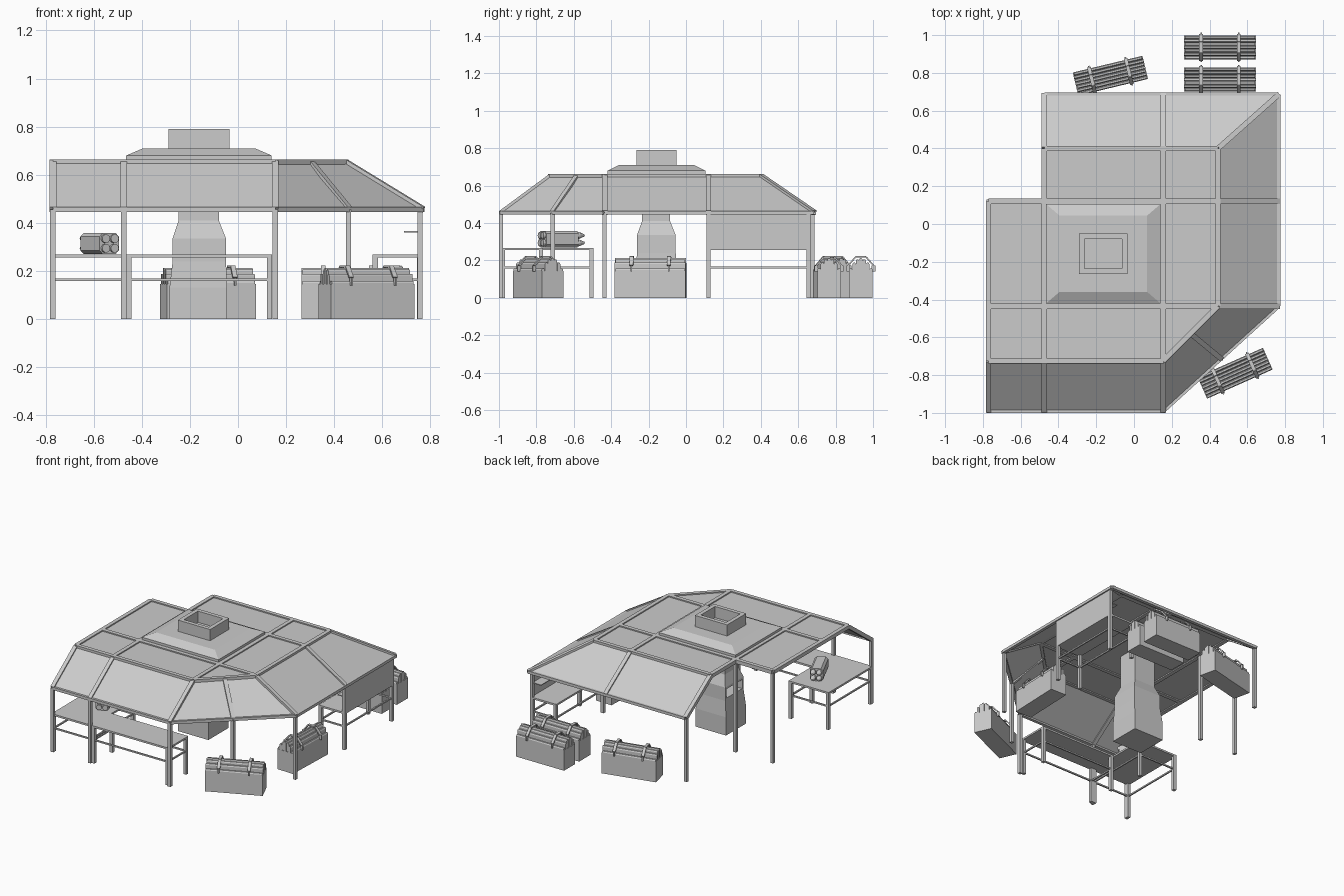
import bpy, bmesh, math
from mathutils import Vector, Matrix

cube = bpy.data.objects.get("Cube")
if cube:
    bpy.data.objects.remove(cube)

grey = bpy.data.materials.new("plain grey")
grey.use_nodes = True
grey.diffuse_color = (0.6, 0.6, 0.6, 1)
grey.node_tree.nodes["Principled BSDF"].inputs["Base Color"].default_value = (0.6, 0.6, 0.6, 1)


def finish(name, bm, matrix=None):
    bmesh.ops.recalc_face_normals(bm, faces=bm.faces)
    mesh = bpy.data.meshes.new(name)
    bm.to_mesh(mesh)
    bm.free()
    mesh.materials.append(grey)
    ob = bpy.data.objects.new(name, mesh)
    bpy.context.collection.objects.link(ob)
    if matrix:
        ob.matrix_world = matrix
    return ob


def add_box(bm, lo, hi):
    lo, hi = Vector(lo), Vector(hi)
    m = Matrix.Translation((lo + hi) / 2) @ Matrix.Diagonal((*(hi - lo), 1))
    bmesh.ops.create_cube(bm, size=1, matrix=m)


def box(name, lo, hi):
    bm = bmesh.new()
    add_box(bm, lo, hi)
    return finish(name, bm)


def beam(name, p, q, w=0.028, h=0.026):
    p, q = Vector(p), Vector(q)
    d = q - p
    m = Matrix.Translation((p + q) / 2) @ d.to_track_quat('X', 'Z').to_matrix().to_4x4()
    bm = bmesh.new()
    bmesh.ops.create_cube(bm, size=1, matrix=m @ Matrix.Diagonal((d.length, w, h, 1)))
    return finish(name, bm)


def panel(name, points):
    bm = bmesh.new()
    bm.faces.new([bm.verts.new(p) for p in points])
    ob = finish(name, bm)
    mod = ob.modifiers.new("thickness", 'SOLIDIFY')
    mod.thickness = 0.01
    mod.offset = 0
    return ob


def loft(bm, rings):
    # Stack of rectangles (x0, x1, y0, y1, z), closed at both ends
    loops = [[bm.verts.new(c) for c in ((a, c0, z), (b, c0, z), (b, d, z), (a, d, z))]
             for a, b, c0, d, z in rings]
    for low, high in zip(loops, loops[1:]):
        for i in range(4):
            j = (i + 1) % 4
            bm.faces.new((low[i], low[j], high[j], high[i]))
    bm.faces.new(loops[0])
    bm.faces.new(loops[-1])
    bm.normal_update()


# Roof grid: outer wing, inner left, inner right, ridge and eave lines
XW, XL, XM, XR, XE = -0.77, -0.475, 0.155, 0.445, 0.765
YE, YF, YC, YM, YB, YE2 = -0.99, -0.725, -0.435, 0.12, 0.40, 0.685
T, E = 0.65, 0.455

# Roof sheets
panel("flat_roof_wing", [(XW, YF, T), (XL, YF, T), (XL, YM, T), (XW, YM, T)])
panel("flat_roof_main", [(XL, YF, T), (XM, YF, T), (XR, YC, T), (XR, YB, T), (XL, YB, T)])
panel("front_slope", [(XW, YE, E), (XM, YE, E), (XM, YF, T), (XW, YF, T)])
panel("corner_slope", [(XM, YE, E), (XE, YC, E), (XR, YC, T), (XM, YF, T)])
panel("left_slope", [(XE, YC, E), (XE, YE2, E), (XR, YB, T), (XR, YC, T)])
panel("back_slope", [(XL, YE2, E), (XE, YE2, E), (XR, YB, T), (XL, YB, T)])

# Beams on the flat roof
flat_beams = [
    (XW, YF, XM, YF), (XW, YC, XR, YC), (XW, YM, XR, YM), (XL, YB, XR, YB),
    (XW, YF, XW, YM), (XL, YF, XL, YB), (XM, YF, XM, YB), (XR, YC, XR, YB), (XM, YF, XR, YC)]
for a, b, c, d in flat_beams:
    beam("roof_beam", (a, b, T), (c, d, T))

# Rafters down the slopes
mid_top, mid_low = ((XM + XR) / 2, (YF + YC) / 2), ((XM + XE) / 2, (YE + YC) / 2)
rafters = [((x, YF), (x, YE)) for x in (XW, XL, XM)]
rafters += [((x, YB), (x, YE2)) for x in (XL, XM)]
rafters += [((XR, YC), (XE, YC)), ((XR, YM), (XE, YM)), ((XR, YB), (XE, YE2)), (mid_top, mid_low)]
for top, low in rafters:
    beam("rafter", (*top, T), (*low, E))

# Eave beams
eave = [(XW, YE), (XM, YE), (XE, YC), (XE, YE2), (XL, YE2)]
for p, q in zip(eave, eave[1:]):
    beam("eave_beam", (*p, E), (*q, E), 0.022, 0.02)

# Posts
low_posts = [(XW, YE), (XL, YE), (XM, YE), mid_low, (0.757, YC), (0.757, YM), (0.757, 0.655), (XL, 0.675)]
for x, y in low_posts:
    box("post", (x - 0.011, y - 0.011, 0), (x + 0.011, y + 0.011, E))
for x in (XW, XL):
    box("tall_post", (x - 0.011, YM - 0.011, 0), (x + 0.011, YM + 0.011, T))

# Hanging wall above the side counter
box("side_wall", (0.757, YM, 0.26), (0.767, 0.66, E))
box("wall_shelf", (0.69, YM + 0.02, 0.36), (0.757, 0.65, 0.366))


def table(name, x0, x1, y0, y1):
    box(name + "_top", (x0, y0, 0.255), (x1, y1, 0.268))
    w = 0.011
    xs, ys = (x0 + w, x1 - w), (y0 + w, y1 - w)
    for x in xs:
        for y in ys:
            box(name + "_leg", (x - w, y - w, 0), (x + w, y + w, 0.26))
        beam(name + "_rail", (x, ys[0], 0.163), (x, ys[1], 0.163), 0.01, 0.01)
    for y in ys:
        beam(name + "_rail", (xs[0], y, 0.163), (xs[1], y, 0.163), 0.01, 0.01)


# Work tables
table("deep_table", XW - 0.011, XL + 0.011, YE, -0.495)
table("front_counter", XL + 0.011, 0.142, YE, -0.765)
table("side_counter", 0.56, 0.767, YM - 0.01, 0.665)

# Smoke hood on the roof
bm = bmesh.new()
loft(bm, [(-0.465, 0.14, -0.42, 0.105, 0.65), (-0.465, 0.14, -0.42, 0.105, 0.68),
          (-0.395, 0.07, -0.36, 0.045, 0.71)])
finish("roof_hood", bm)

# Open chimney cap
bm = bmesh.new()
loft(bm, [(-0.29, -0.035, -0.265, -0.05, 0.70), (-0.29, -0.035, -0.265, -0.05, 0.79)])
top = max(bm.faces, key=lambda f: f.calc_center_median().z)
bmesh.ops.inset_region(bm, faces=[top], thickness=0.04)
bmesh.ops.translate(bm, verts=list(bmesh.ops.extrude_discrete_faces(bm, faces=[top])["faces"][0].verts),
                    vec=(0, 0, -0.08))
finish("chimney_cap", bm)

# Forge with a tapered flue and a side mouth
bm = bmesh.new()
loft(bm, [(-0.285, -0.045, -0.27, -0.045, 0), (-0.285, -0.045, -0.27, -0.045, 0.13),
          (-0.272, -0.05, -0.262, -0.055, 0.24), (-0.272, -0.05, -0.262, -0.055, 0.335),
          (-0.247, -0.08, -0.235, -0.085, 0.41), (-0.247, -0.08, -0.235, -0.085, 0.66)])
mouth = min((f for f in bm.faces if 0.25 < f.calc_center_median().z < 0.33),
            key=lambda f: f.calc_center_median().x)
bmesh.ops.inset_region(bm, faces=[mouth], thickness=0.022)
inner = bmesh.ops.extrude_discrete_faces(bm, faces=[mouth])["faces"][0]
bmesh.ops.translate(bm, verts=list(inner.verts), vec=(0.12, 0, 0))
finish("forge", bm)


def crate(x, y, angle):
    place = Matrix.Translation((x, y, 0)) @ Matrix.Rotation(math.radians(angle), 4, 'Z')
    half = 0.19
    # Body and stacked planks with peaked tops
    bm = bmesh.new()
    add_box(bm, (-half, -0.063, 0), (half, 0.063, 0.145))
    step = 0.018
    for i in range(-3, 4):
        tall = 0.212 - 0.006 * i * i
        inset = 0.004 if i % 2 else 0
        ends = []
        for s in (-half + inset, half - inset):
            yc = i * step
            profile = ((-0.5, 0), (0.5, 0), (0.5, tall - 0.008), (0.25, tall), (-0.25, tall), (-0.5, tall - 0.008))
            ends.append([bm.verts.new((s, yc + u * step, z)) for u, z in profile])
        bm.faces.new(ends[0])
        bm.faces.new(ends[1])
        for k in range(6):
            n = (k + 1) % 6
            bm.faces.new((ends[0][k], ends[0][n], ends[1][n], ends[1][k]))
    finish("plank_crate", bm, place)
    # Two straps bent over the stack
    outer = [(-0.068, 0.14), (-0.068, 0.172), (-0.028, 0.219), (0.028, 0.219), (0.068, 0.172), (0.068, 0.14)]
    for cx in (-0.1, 0.1):
        for (y0, z0), (y1, z1) in zip(outer, outer[1:]):
            ob = beam("crate_strap", (cx, y0, z0), (cx, y1, z1), 0.02, 0.008)
            ob.matrix_world = place


for spot in ((0.455, 0.765, 0), (0.455, 0.935, 0), (-0.125, 0.785, 13.5), (0.535, -0.79, 24), (0.645, -0.19, 88)):
    crate(*spot)

# Bundle of pointed tubes lying on the deep table
place = Matrix.Translation((-0.58, -0.67, 0.314)) @ Matrix.Rotation(math.radians(25), 4, 'Z')
bm = bmesh.new()
add_box(bm, (-0.044, -0.105, -0.044), (0.044, 0.085, 0.044))
bmesh.ops.bevel(bm, geom=[e for e in bm.edges if abs((e.verts[0].co - e.verts[1].co).y) > 0.1],
                offset=0.015, segments=1, affect='EDGES')
finish("tube_case", bm, place)
bm = bmesh.new()
for sx in (-0.02, 0.02):
    for sz in (-0.02, 0.02):
        for r1, r2, y0, y1 in ((0.018, 0.018, -0.118, 0.1), (0.018, 0.006, 0.1, 0.13)):
            m = Matrix.Translation((sx, (y0 + y1) / 2, sz)) @ Matrix.Rotation(-math.pi / 2, 4, 'X')
            bmesh.ops.create_cone(bm, cap_ends=True, segments=12, radius1=r1, radius2=r2, depth=y1 - y0, matrix=m)
finish("tubes", bm, place)
